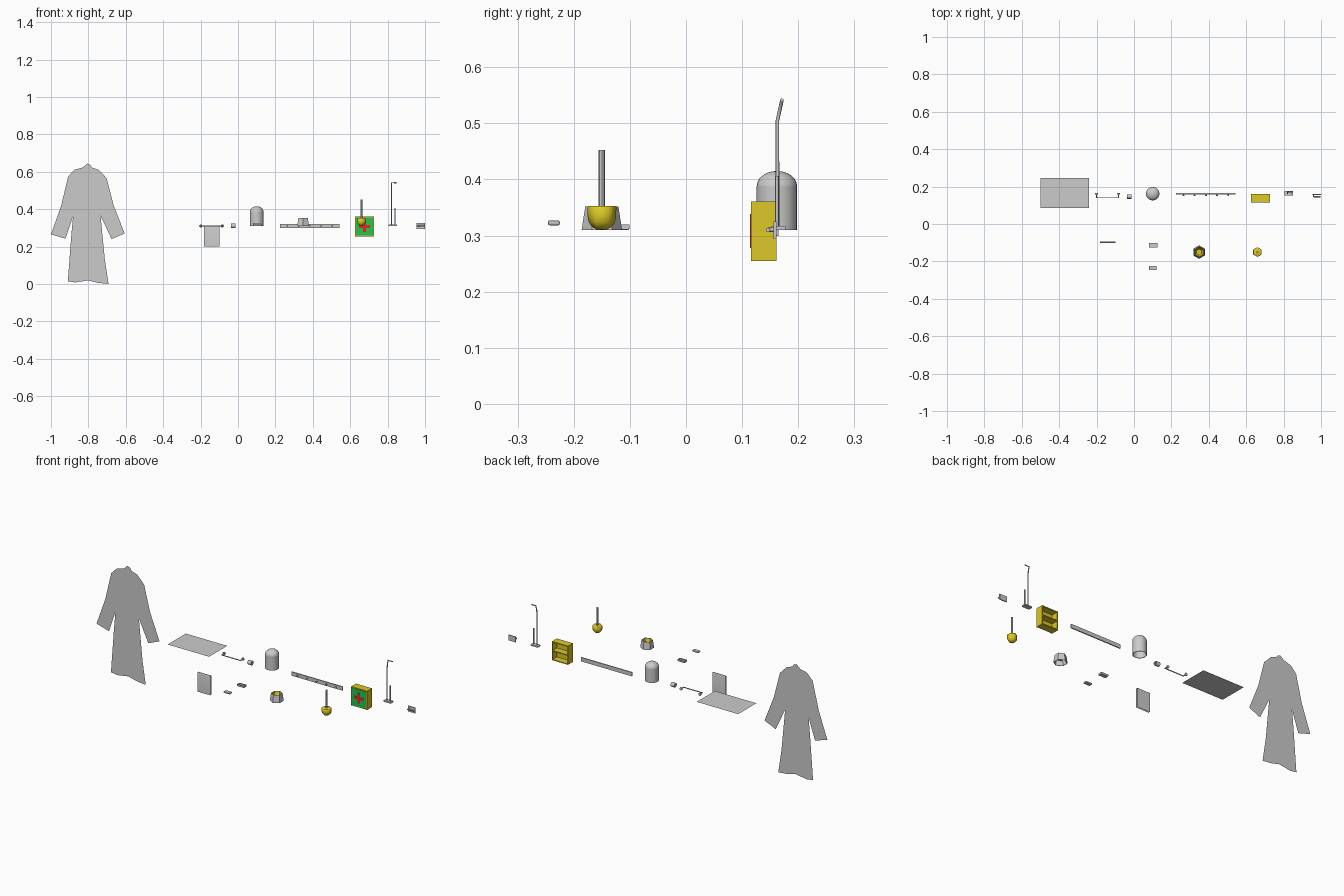
import bpy, bmesh, math
from mathutils import Vector

if "Cube" in bpy.data.objects:
    bpy.data.objects.remove(bpy.data.objects["Cube"])


def material(name, rgb):
    m = bpy.data.materials.new(name)
    m.diffuse_color = (*rgb, 1)
    m.use_nodes = True
    m.node_tree.nodes["Principled BSDF"].inputs["Base Color"].default_value = m.diffuse_color
    return m


YELLOW = material("yellow", (0.72, 0.58, 0.02))
GREEN = material("green", (0.02, 0.55, 0.08))
RED = material("red", (0.75, 0.02, 0.02))


def mesh(name, verts, faces, mat=None, smooth=None):
    me = bpy.data.meshes.new(name)
    me.from_pydata([tuple(v) for v in verts], [], faces)
    ob = bpy.data.objects.new(name, me)
    bpy.context.collection.objects.link(ob)
    if mat:
        me.materials.append(mat)
    if smooth:
        bpy.ops.object.select_all(action='DESELECT')
        bpy.context.view_layer.objects.active = ob
        ob.select_set(True)
        bpy.ops.object.shade_smooth_by_angle(angle=math.radians(smooth))
    return ob


def box(name, x, y, z, mat=None, bevel=0):
    v = [(a, b, c) for a in x for b in y for c in z]
    f = [(0, 1, 3, 2), (4, 6, 7, 5), (0, 4, 5, 1), (2, 3, 7, 6), (0, 2, 6, 4), (1, 5, 7, 3)]
    ob = mesh(name, v, f, mat)
    if bevel:
        mod = ob.modifiers.new("bevel", 'BEVEL')
        mod.width, mod.segments = bevel, 2
    return ob


def lathe(name, center, profile, sides, mat=None, axis='Z', start=0.0, smooth=40, closed=False):
    """Spin (radius, height) points about an axis; zero radius collapses to a pole."""
    verts, rings = [], []
    for r, h in profile:
        n = 1 if r == 0 else sides
        rings.append([len(verts) + i % n for i in range(sides)])
        for i in range(n):
            a = start + 2 * math.pi * i / sides
            p = (r * math.cos(a), r * math.sin(a), h)
            if axis == 'X':
                p = (p[2], p[0], p[1])
            elif axis == 'Y':
                p = (p[1], p[2], p[0])
            verts.append(Vector(center) + Vector(p))
    pairs = list(zip(rings, rings[1:])) + ([(rings[-1], rings[0])] if closed else [])
    faces = []
    for lo, hi in pairs:
        for i in range(sides):
            j = (i + 1) % sides
            face = list(dict.fromkeys((lo[i], lo[j], hi[j], hi[i])))
            faces.append(face)
    return mesh(name, verts, faces, mat, smooth)


def rod(name, points, r, sides=2):
    cu = bpy.data.curves.new(name, 'CURVE')
    cu.dimensions = '3D'
    cu.bevel_depth, cu.bevel_resolution, cu.use_fill_caps = r, sides, True
    sp = cu.splines.new('POLY')
    sp.points.add(len(points) - 1)
    for p, co in zip(sp.points, points):
        p.co = (*co, 1)
    ob = bpy.data.objects.new(name, cu)
    bpy.context.collection.objects.link(ob)
    return ob


# Bathrobe: flat outline
robe = [(-.807, .643), (-.83, .622), (-.872, .612), (-.908, .575), (-.945, .42), (-1, .265),
        (-.922, .242), (-.882, .362), (-.892, .25), (-.91, .014), (-.87, .008), (-.80, .019),
        (-.75, .006), (-.692, 0), (-.712, .13), (-.735, .365), (-.676, .24), (-.606, .27),
        (-.665, .42), (-.702, .565), (-.745, .61), (-.78, .622), (-.79, .637)]
mesh("bathrobe", [(x, .163, z) for x, z in robe], [list(range(len(robe)))])

# Bath mat: flat sheet
mesh("bath_mat", [(-.5, .085, .31), (-.24, .085, .31), (-.24, .247, .31), (-.5, .247, .31)],
     [(0, 1, 2, 3)])

# Towel folded over a rail
prof = [(-.102, .2)] + [(-.0975 - .0045 * math.cos(math.pi * i / 6),
                         .306 + .0045 * math.sin(math.pi * i / 6)) for i in range(7)] + [(-.093, .2)]
tv = [(x, y, z) for y, z in prof for x in (-.182, -.1)]
mesh("towel", tv, [(2 * i, 2 * i + 1, 2 * i + 3, 2 * i + 2) for i in range(len(prof) - 1)], smooth=40)

# Towel bar with wall flanges
rod("towel_bar", [(-.2, .163, .31), (-.2, .14, .31), (-.083, .14, .31), (-.083, .163, .31)], .003)
for x in (-.2, -.083):
    lathe("towel_bar_flange", (x, 0, .31), [(0, .159), (.008, .159), (.008, .165), (0, .165)], 12, axis='Y')

# Paper roll
lathe("paper_roll", (-.025, .147, .311),
      [(.005, -.012), (.012, -.012), (.012, .012), (.005, .012)], 12, axis='X', closed=True)

# Waste bin with domed lid, open underneath
R = .036
bin_profile = [(.033, .387), (.033, .31), (R, .31), (R, .388)]
lathe("bin_body", (.1, .162, 0), bin_profile, 24)
dome = [(R * math.cos(math.pi * i / 12), .388 + .027 * math.sin(math.pi * i / 12)) for i in range(6)]
lathe("bin_lid", (.1, .162, 0), dome + [(0, .415)], 24)

# Soap dish with a raised rim, and soap
box("soap_dish_base", (.08, .125), (-.125, -.101), (.31, .315), bevel=.002)
for y in (-.125, -.104):
    box("soap_dish_long_rim", (.08, .125), (y, y + .003), (.313, .32))
for x in (.08, .122):
    box("soap_dish_short_rim", (x, x + .003), (-.125, -.101), (.313, .32))
box("soap", (.081, .12), (-.246, -.225), (.318, .327), bevel=.003)

# Brush holder: hexagonal hollow cup with yellow inner bowl
cup = (.348, -.15, 0)
lathe("brush_holder", cup, [(.033, .31), (.036, .31), (.0295, .352), (.026, .352), (.026, .346)],
      6, start=math.pi / 2, smooth=None)
lathe("brush_holder_bowl", cup, [(.026, .349), (.024, .338), (.016, .33), (0, .328)], 6, YELLOW,
      start=math.pi / 2)

# Toilet brush
brush = (.66, -.15, 0)
lathe("brush_head", brush, [(0, .31), (.01, .311), (.018, .316), (.023, .323), (.025, .331),
                            (.026, .351), (.023, .353), (0, .353)], 6, YELLOW, start=math.pi / 2, smooth=60)
lathe("brush_handle", brush, [(.0055, .352), (.0055, .452), (0, .452)], 8)

# Hook rail with pegs
box("hook_rail", (.224, .543), (.159, .165), (.299, .321))
for i in range(5):
    lathe("hook_peg", (.264 + .06 * i, 0, .31),
          [(0, .149), (.005, .150), (.005, .154), (.003, .155), (.003, .16)], 8, axis='Y')

# First aid cabinet: open-backed box with shelf
X0, X1, Z0, Z1, T = .626, .727, .255, .361, .005
Y = (.116, .161)
for x in (X0, X1 - T):
    box("cabinet_side", (x, x + T), Y, (Z0, Z1), YELLOW)
for z in (Z0, Z1 - T, .3055):
    box("cabinet_shelf", (X0 + T, X1 - T), (.118, .161), (z, z + T), YELLOW)
box("cabinet_door_back", (X0 + T, X1 - T), (.119, .123), (Z0 + T, Z1 - T), YELLOW)
box("cabinet_door", (X0 + T, X1 - T), (.1155, .119), (Z0 + T, Z1 - T), GREEN)
for w, h in ((.03, .008), (.008, .03)):
    box("cabinet_cross", (.6765 - w, .6765 + w), (.114, .1165), (.308 - h, .308 + h), RED)

# Standing holder: base, bent pole with side arm, short post
box("stand_base", (.805, .85), (.152, .177), (.31, .317))
rod("stand_pole", [(.82, .163, .312), (.82, .163, .505), (.82, .171, .541), (.848, .171, .541)], .0032)
rod("stand_post", [(.84, .162, .312), (.84, .162, .406)], .003)

# Paper holder: wall plate and L-shaped arm
box("paper_holder_plate", (.955, 1), (.156, .161), (.294, .325))
rod("paper_holder_arm", [(.96, .158, .31), (.96, .146, .31), (.998, .146, .31)], .004)
